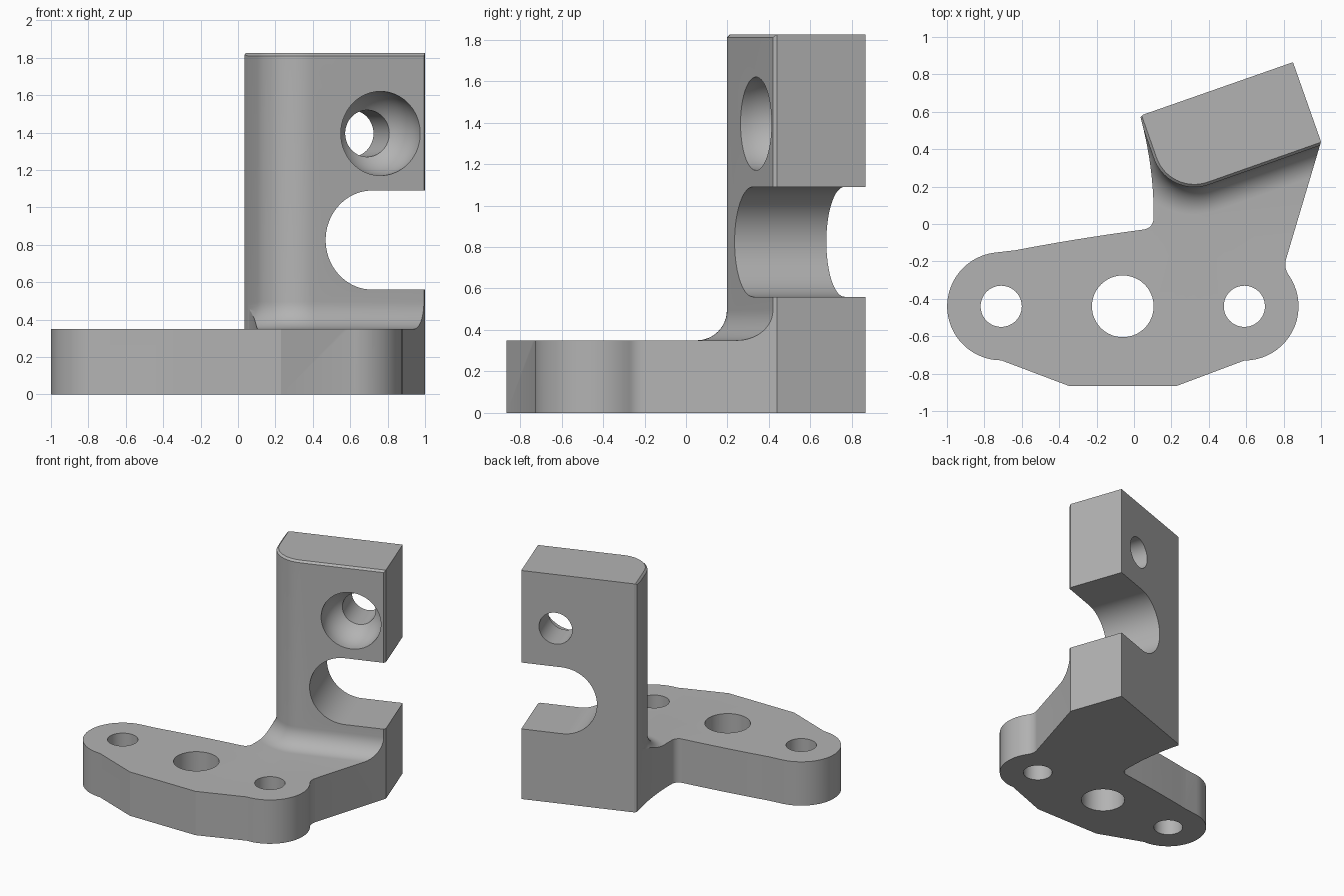
import bpy, bmesh, math
from mathutils import Vector, Matrix

cube = bpy.data.objects.get("Cube")
if cube:
    bpy.data.objects.remove(cube, do_unlink=True)

grey = bpy.data.materials.new("plain grey")
grey.use_nodes = True
grey.diffuse_color = (0.45, 0.45, 0.45, 1)
grey.node_tree.nodes["Principled BSDF"].inputs["Base Color"].default_value = grey.diffuse_color

TILT = math.radians(19.4)
U = Vector((math.cos(TILT), math.sin(TILT), 0))     # along the upright
N = Vector((-math.sin(TILT), math.cos(TILT), 0))    # through the upright


def arc(cx, cy, r, a0, a1, n):
    angles = [math.radians(a0 + (a1 - a0) * i / n) for i in range(n + 1)]
    return [Vector((cx + r * math.cos(a), cy + r * math.sin(a), 0)) for a in angles]


def curve(a, b, c, n=10):
    a, b, c = (Vector((*p, 0)) for p in (a, b, c))
    return [a * (1 - i / n) ** 2 + b * 2 * (i / n) * (1 - i / n) + c * (i / n) ** 2
            for i in range(1, n)]


def loft(name, rings):
    """Closed solid through rings of equal point count."""
    bm = bmesh.new()
    rows = [[bm.verts.new(p) for p in ring] for ring in rings]
    count = len(rows[0])
    for low, high in zip(rows, rows[1:]):
        for i in range(count):
            j = (i + 1) % count
            bm.faces.new((low[i], low[j], high[j], high[i]))
    bm.faces.new(rows[0][::-1])
    bm.faces.new(rows[-1])
    bmesh.ops.recalc_face_normals(bm, faces=bm.faces)
    mesh = bpy.data.meshes.new(name)
    bm.to_mesh(mesh)
    bm.free()
    mesh.materials.append(grey)
    obj = bpy.data.objects.new(name, mesh)
    bpy.context.collection.objects.link(obj)
    return obj


def boolean(target, tool, operation):
    mod = target.modifiers.new(tool.name, 'BOOLEAN')
    mod.operation, mod.solver, mod.object = operation, 'EXACT', tool
    bpy.context.view_layer.objects.active = target
    bpy.ops.object.modifier_apply(modifier=mod.name)
    bpy.data.objects.remove(tool, do_unlink=True)


def turned(name, profile, origin, axis, n=64):
    """Solid of (distance along axis, radius) rings."""
    rot = Vector((0, 0, 1)).rotation_difference(axis).to_matrix()
    return loft(name, [[origin + rot @ (p + Vector((0, 0, d)))
                        for p in arc(0, 0, r, 0, 360 - 360 / n, n - 1)]
                       for d, r in profile])


# Plan of the whole bracket
plan = arc(-0.71, -0.44, 0.289, 97, 270, 28)
plan += [Vector((-0.35, -0.865, 0)), Vector((0.23, -0.865, 0))]
plan += arc(0.59, -0.44, 0.29, -90, 35, 20)
plan += arc(0.909, -0.216, 0.1, 215, 163.6, 8)[1:]
plan += [Vector(p) for p in ((1.0, 0.44, 0), (0.85, 0.865, 0), (0.05, 0.585, 0), (0.035, 0.57, 0))]
plan += curve((0.035, 0.57), (0.108, 0.3), (0.105, 0.03))
plan += arc(0.045, 0.03, 0.06, 0, -83, 10)
plan += curve((0.05, -0.03), (-0.33, -0.08), (-0.71, -0.155))
bracket = loft("mounting_bracket", [[p + Vector((0, 0, z)) for p in plan] for z in (0, 2)])

# Shape in elevation: plate, fillet, rounded upright and top chamfer
CENTRE, ROUND, FILLET = Vector((0.323, 0.427, 0)), 0.23, 0.145
PLATE, TOP = 0.35, 1.825


def section(offset, z):
    r = ROUND + offset
    tilt = math.degrees(TILT)
    ring = arc(CENTRE.x, CENTRE.y, r, 180 + tilt, 270 + tilt, 24)
    ring += [CENTRE + 3 * U - r * N, CENTRE + 3 * U + N, CENTRE - r * U + N]
    return [p + Vector((0, 0, z)) for p in ring]


levels = [(3, -0.2), (3, PLATE)]
for i in range(13):
    a = math.pi / 2 * i / 12
    levels.append((FILLET * (1 - math.sin(a)), PLATE + FILLET * (1 - math.cos(a))))
levels += [(0, TOP - 0.015), (-0.015, TOP)]
boolean(bracket, loft("envelope", [section(d, z) for d, z in levels]), 'INTERSECT')

# Plate holes
for x, r in ((-0.71, 0.11), (-0.06, 0.165), (0.59, 0.11)):
    boolean(bracket, turned("plate_hole", [(-1, r), (1, r)], Vector((x, -0.44, 0)),
                            Vector((0, 0, 1))), 'DIFFERENCE')

# Open slot with a round end
slot_at = Vector((0.72, 0.318, 0.825))
shape = arc(0, 0, 0.265, 90, 270, 36) + [Vector((1, -0.265, 0)), Vector((1, 0.265, 0))]
boolean(bracket, loft("slot", [[slot_at + p.x * U + Vector((0, 0, p.y)) + d * N for p in shape]
                               for d in (-0.5, 1)]), 'DIFFERENCE')

# Round-bottomed recess leading into a through hole
R, BORE, STRAIGHT = 0.225, 0.125, 0.03
recess = [(-0.5, R)]
limit = math.acos(BORE / R)
for i in range(11):
    a = limit * i / 10
    recess.append((STRAIGHT + R * math.sin(a), R * math.cos(a)))
recess.append((1, BORE))
boolean(bracket, turned("recess", recess, Vector((0.763, 0.335, 1.395)), N), 'DIFFERENCE')

# Smooth rounds, crisp edges
bpy.ops.object.select_all(action='DESELECT')
bracket.select_set(True)
bpy.context.view_layer.objects.active = bracket
bpy.ops.object.shade_smooth_by_angle(angle=math.radians(18))
